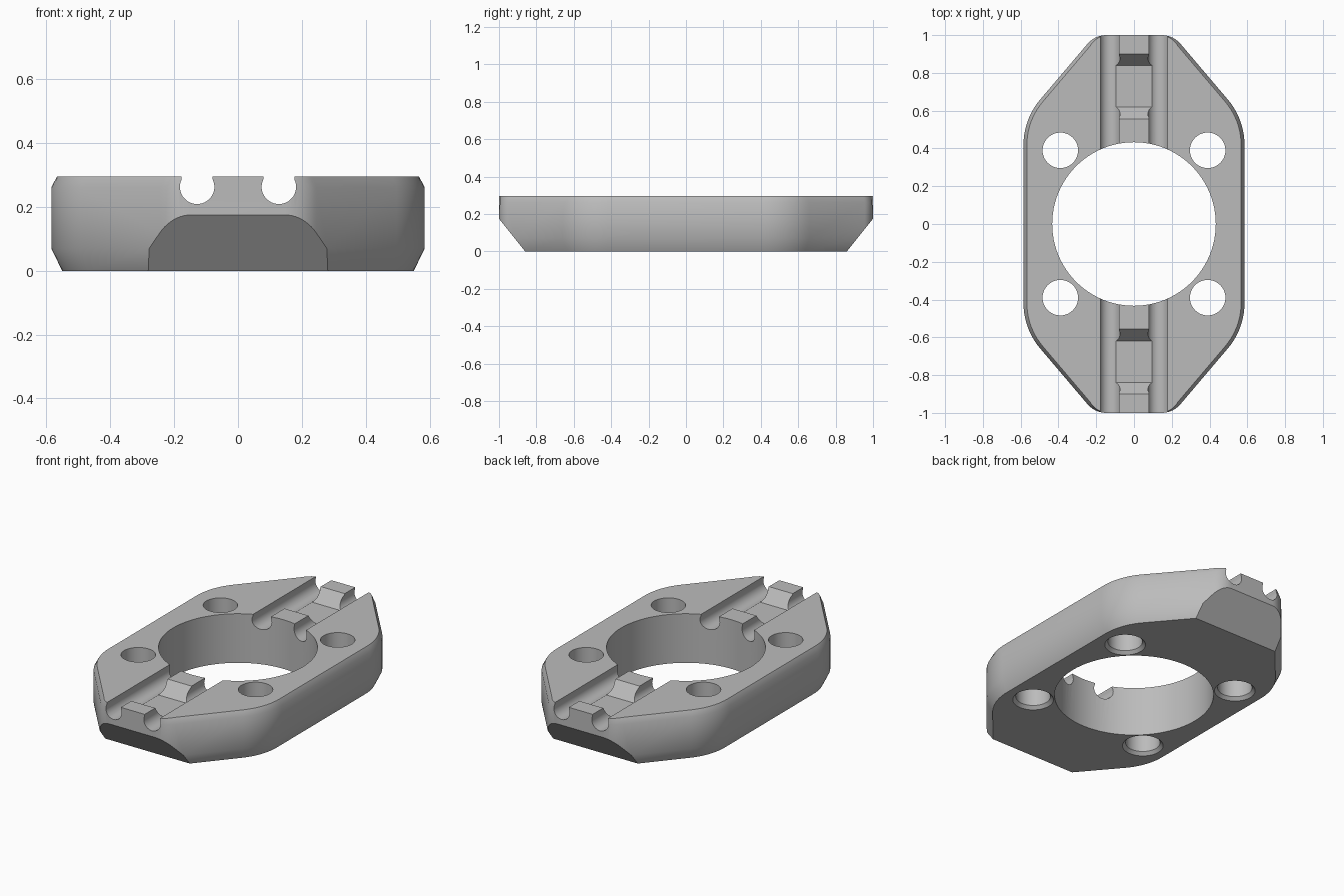
import bpy, bmesh
from math import sin, cos, tan, pi, sqrt, atan2
from mathutils import Vector

if "Cube" in bpy.data.objects:
    bpy.data.objects.remove(bpy.data.objects["Cube"])

TOP = 0.295

metal = bpy.data.materials.new("plain grey")
metal.use_nodes = True
grey = (0.5, 0.5, 0.5, 1)
metal.diffuse_color = grey
metal.node_tree.nodes["Principled BSDF"].inputs["Base Color"].default_value = grey


def loft(name, rings):
    """Closed solid through rings of equal point count."""
    bm = bmesh.new()
    loops = [[bm.verts.new(p) for p in ring] for ring in rings]
    n = len(loops[0])
    for a, b in zip(loops, loops[1:]):
        for i in range(n):
            j = (i + 1) % n
            bm.faces.new((a[i], a[j], b[j], b[i]))
    bm.faces.new(loops[0][::-1])
    bm.faces.new(loops[-1])
    bmesh.ops.recalc_face_normals(bm, faces=bm.faces)
    return finish(name, bm)


def finish(name, bm):
    mesh = bpy.data.meshes.new(name)
    bm.to_mesh(mesh)
    bm.free()
    mesh.materials.append(metal)
    obj = bpy.data.objects.new(name, mesh)
    bpy.context.collection.objects.link(obj)
    return obj


def round_hole(name, x, y, steps, segments):
    """Turned cutter from (radius, z) steps."""
    angles = [2 * pi * i / segments for i in range(segments)]
    return loft(name, [[(x + r * cos(a), y + r * sin(a), z) for a in angles]
                       for r, z in steps])


# Plate outline: one quarter as (point, inward offset direction)
side, end = Vector((0.585, 0.555)), Vector((0.207, 1.0))
slope = (end - side).normalized()
tilt = atan2(-slope.x, slope.y)


def corner(p, start, stop, radius, before, steps):
    tangent = radius * tan((stop - start) / 2)
    centre = p - before * tangent - radius * Vector((cos(start), sin(start)))
    out = []
    for i in range(steps + 1):
        a = start + (stop - start) * i / steps
        n = Vector((cos(a), sin(a)))
        fade = (stop - a) / (stop - start) if stop > 1.5 else 1
        out.append((centre + n * radius, n * fade))
    return out


quarter = (corner(side, 0, tilt, 0.37, Vector((0, 1)), 10)
           + corner(end, tilt, pi / 2, 0.13, slope, 10))


def mirrored(items, sx, sy):
    s = Vector((sx, sy))
    return [(p * s, n * s) for p, n in items]


outline = (quarter + mirrored(quarter, -1, 1)[::-1]
           + mirrored(quarter, -1, -1) + mirrored(quarter, 1, -1)[::-1])
levels = [(0.034, 0), (0, 0.07), (0, 0.262), (0.018, TOP)]
plate = loft("mounting_plate",
             [[((p - n * d).x, (p - n * d).y, z) for p, n in outline]
              for d, z in levels])

# Slanted undercuts at both ends
bm = bmesh.new()
bm.from_mesh(plate.data)
for s in (-1, 1):
    cut = bmesh.ops.bisect_plane(
        bm, geom=bm.verts[:] + bm.edges[:] + bm.faces[:], dist=1e-5,
        plane_co=(0, s * 0.86, 0), plane_no=(0, s * 0.175, -0.14), clear_outer=True)
    rim = [e for e in cut["geom_cut"] if isinstance(e, bmesh.types.BMEdge)]
    bmesh.ops.edgeloop_fill(bm, edges=rim)
bmesh.ops.recalc_face_normals(bm, faces=bm.faces)
bm.to_mesh(plate.data)
bm.free()

# Centre bore and four bolt holes, countersunk underneath
cutters = [round_hole("bore_cutter", 0, 0, [(0.433, -0.1), (0.433, 0.5)], 96)]
for sx in (-1, 1):
    for sy in (-1, 1):
        cutters.append(round_hole("bolt_cutter", sx * 0.39, sy * 0.39,
                                  [(0.14, -0.03), (0.094, 0.018), (0.094, 0.5)], 48))

# Twin lengthwise grooves: round bottom with straight lips
R, LIP, DEPTH = 0.054, 0.0485, 0.263
rise = atan2(sqrt(R * R - LIP * LIP), LIP)
arc = [pi - rise + (pi + 2 * rise) * i / 28 for i in range(29)]
for sx in (-1, 1):
    shape = [(R * cos(a), DEPTH + R * sin(a)) for a in arc] + [(LIP, 0.4), (-LIP, 0.4)]
    cutters.append(loft("groove_cutter",
                        [[(sx * 0.128 + x, y, z) for x, z in shape] for y in (-1.2, 1.2)]))

# Sloped pockets between the grooves
pocket = [(0.62, 0.22), (0.84, 0.22), (0.90, TOP), (0.90, 0.4), (0.555, 0.4), (0.555, TOP)]
for sy in (-1, 1):
    cutters.append(loft("pocket_cutter",
                        [[(x, sy * y, z) for y, z in pocket] for x in (-0.128, 0.128)]))

# Carve every cutter out of the plate
bpy.ops.object.select_all(action='DESELECT')
bpy.context.view_layer.objects.active = plate
plate.select_set(True)
for cutter in cutters:
    cutter.hide_render = True
    mod = plate.modifiers.new("carve", 'BOOLEAN')
    mod.operation, mod.solver, mod.object = 'DIFFERENCE', 'EXACT', cutter
    bpy.ops.object.modifier_apply(modifier=mod.name)
    bpy.data.objects.remove(cutter)

bpy.ops.object.shade_smooth_by_angle(angle=pi / 6)
